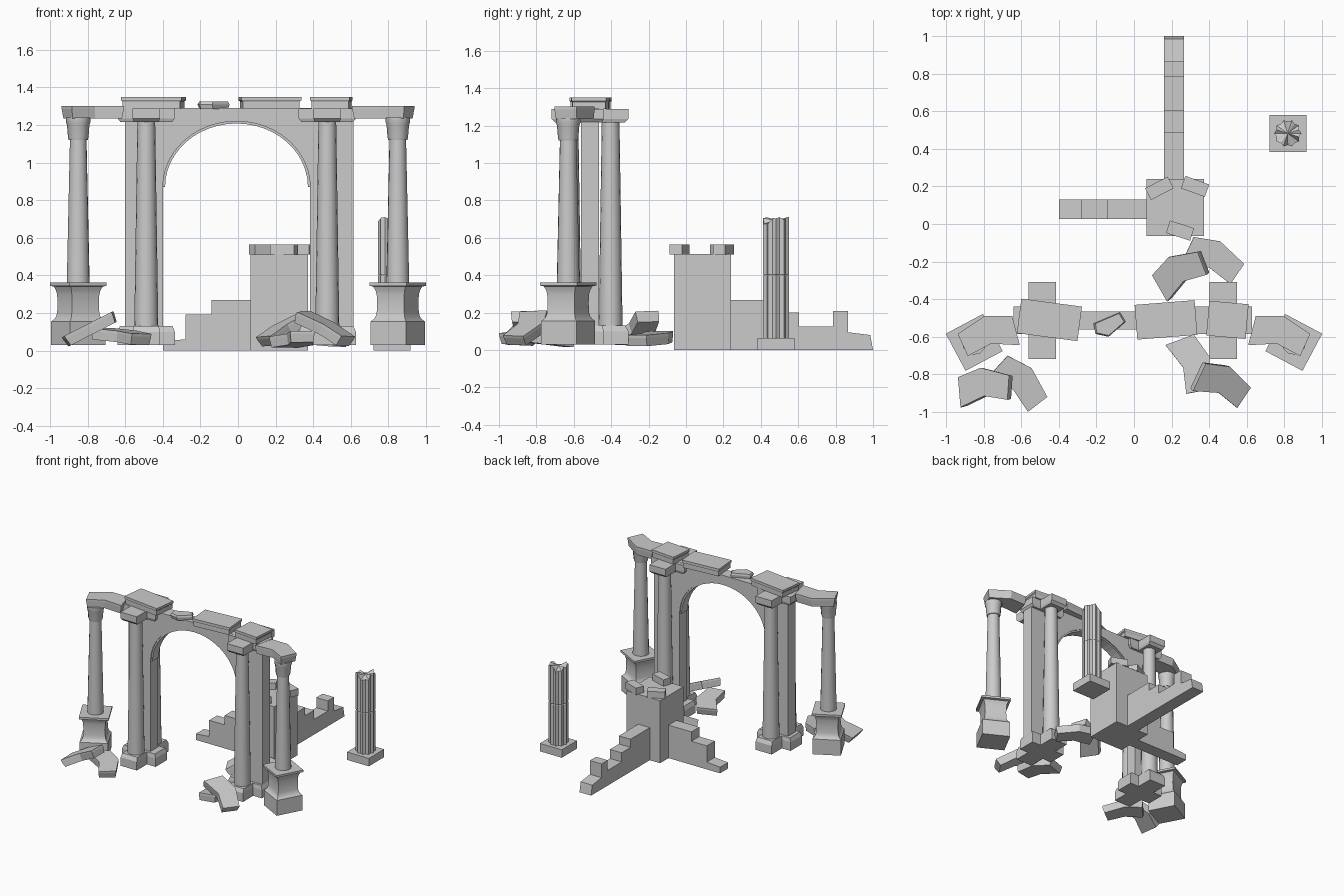
import bpy, bmesh, random
from math import pi, cos, sin, radians
from mathutils import Matrix

random.seed(4)
if "Cube" in bpy.data.objects:
    bpy.data.objects.remove(bpy.data.objects["Cube"], do_unlink=True)

stone = bpy.data.materials.new("pale_grey_stone")
stone.use_nodes = True
GREY = (0.6, 0.6, 0.6, 1)
stone.diffuse_color = GREY
stone.node_tree.nodes["Principled BSDF"].inputs["Base Color"].default_value = GREY


def finish(name, bm, matrix=None, smooth=False):
    if matrix:
        bm.transform(matrix)
    bmesh.ops.recalc_face_normals(bm, faces=bm.faces)
    mesh = bpy.data.meshes.new(name)
    bm.to_mesh(mesh)
    bm.free()
    mesh.materials.append(stone)
    obj = bpy.data.objects.new(name, mesh)
    bpy.context.collection.objects.link(obj)
    if smooth:
        bpy.ops.object.select_all(action='DESELECT')
        obj.select_set(True)
        bpy.context.view_layer.objects.active = obj
        bpy.ops.object.shade_smooth_by_angle(angle=radians(35))
    return obj


def place(x, y, z=0, turn=0, tilt=0):
    return (Matrix.Translation((x, y, z)) @ Matrix.Rotation(radians(turn), 4, 'Z')
            @ Matrix.Rotation(radians(-tilt), 4, 'Y'))


def loft(name, outline, levels, matrix, smooth=False, jag=0):
    """Stack scaled copies of an outline; levels are (height, scale)."""
    bm = bmesh.new()
    rings = [[bm.verts.new((x * s, y * s, z)) for x, y in outline] for z, s in levels]
    n = len(outline)
    for low, high in zip(rings, rings[1:]):
        for i in range(n):
            j = (i + 1) % n
            bm.faces.new((low[i], low[j], high[j], high[i]))
    bm.faces.new(rings[0])
    cap = bm.faces.new(rings[-1])
    if jag:
        for v in rings[-1]:
            v.co.z -= random.uniform(0, jag)
        bmesh.ops.poke(bm, faces=[cap])
    return finish(name, bm, matrix, smooth)


def extrude_y(name, profile, y0, y1):
    """Push an x-z profile through from y0 to y1."""
    bm = bmesh.new()
    face = bm.faces.new([bm.verts.new((x, y0, z)) for x, z in profile])
    out = bmesh.ops.extrude_face_region(bm, geom=[face])
    verts = [v for v in out["geom"] if isinstance(v, bmesh.types.BMVert)]
    bmesh.ops.translate(bm, verts=verts, vec=(0, y1 - y0, 0))
    return finish(name, bm)


def rect(w, d):
    return [(-w / 2, -d / 2), (w / 2, -d / 2), (w / 2, d / 2), (-w / 2, d / 2)]


def ring(n, r, inner=None):
    radii = (r, inner or r)
    return [(radii[i % 2] * cos(2 * pi * i / n), radii[i % 2] * sin(2 * pi * i / n))
            for i in range(n)]


def box(name, x0, x1, y0, y1, z0, z1):
    return loft(name, rect(x1 - x0, y1 - y0), [(z0, 1), (z1, 1)],
                place((x0 + x1) / 2, (y0 + y1) / 2))


# Arch wall with its opening and a thin inner trim
ARCH_X, MID_Y, SPRING, TOP = -0.008, -0.513, 0.87, 1.29


def arc(rx, rz, steps=24):
    return [(ARCH_X - rx * cos(pi * i / steps), SPRING + rz * sin(pi * i / steps))
            for i in range(steps + 1)]


opening = arc(0.392, 0.35)
extrude_y("arch_wall",
          [(-0.6, 0.1), (-0.4, 0.1)] + opening
          + [(0.384, 0.1), (0.615, 0.1), (0.615, TOP), (-0.6, TOP)],
          MID_Y - 0.048, MID_Y + 0.048)
extrude_y("arch_trim", opening + arc(0.38, 0.338)[::-1], MID_Y - 0.04, MID_Y + 0.04)

# Twin piers: cross-shaped base and capital, column at front and back
ARM, HALF_X, HALF_Y = 0.073, 0.152, 0.205
cross = [(-HALF_X, -ARM), (-ARM, -ARM), (-ARM, -HALF_Y), (ARM, -HALF_Y),
         (ARM, -ARM), (HALF_X, -ARM), (HALF_X, ARM), (ARM, ARM),
         (ARM, HALF_Y), (-ARM, HALF_Y), (-ARM, ARM), (-HALF_X, ARM)]
for side, x in (("right", -0.488), ("left", 0.475)):
    loft(side + "_pier_base", cross, [(0.03, 1), (0.1, 1), (0.13, 0.92)], place(x, MID_Y))
    loft(side + "_pier_capital", cross, [(1.215, 0.9), (1.235, 1), (1.289, 1)],
         place(x, MID_Y))
    for end, dy in (("front", -0.11), ("back", 0.11)):
        loft(side + "_" + end + "_column", ring(16, 0.064), [(0.12, 1), (1.22, 0.74)],
             place(x, MID_Y + dy), True)

# Broken beam shape shared by the fallen pieces and the side lintels
chevron = [(-0.155, 0.04), (-0.02, 0.09), (0.15, 0.05),
           (0.14, -0.08), (0, -0.06), (-0.14, -0.12)]


def fragment(name, matrix, thick=0.06, mirror=1):
    outline = [(x * mirror, y) for x, y in chevron]
    loft(name, outline, [(-thick / 2, 0.94), (thick / 4, 1), (thick / 2, 1)], matrix)


# Outer columns on turned pedestals
pedestal = [(0.03, 1), (0.155, 1), (0.165, 0.9), (0.18, 0.82), (0.2, 0.78), (0.25, 0.76),
            (0.3, 0.78), (0.32, 0.82), (0.34, 0.9), (0.345, 1.05), (0.362, 1.05)]
for side, s in (("right", -1), ("left", 1)):
    at = place(s * 0.85, -0.63, 0, -28 * s)
    loft(side + "_pedestal", rect(0.213, 0.213), pedestal, at, True)
    loft(side + "_outer_column", ring(16, 0.061), [(0.36, 1), (1.14, 0.72)], at, True)
    loft(side + "_outer_capital", ring(12, 0.065),
         [(1.12, 0.78), (1.135, 0.84), (1.2, 0.92), (1.215, 1), (1.24, 1)], at, True)
    fragment(side + "_lintel", place(s * 0.78, -0.58, 1.268, -20 * s), 0.068, s)

# Cornice slabs along the top
for name, x, w, turn in (("right", -0.45, 0.325, -7.5), ("middle", 0.17, 0.32, 4.5),
                         ("left", 0.497, 0.21, -5)):
    loft(name + "_cornice", rect(w, 0.185),
         [(1.288, 0.95), (1.325, 0.95), (1.332, 1), (1.35, 1)], place(x, -0.51, 0, turn))
loft("cornice_chip", [(-0.09, 0), (0.05, 0.06), (0.08, 0.01), (-0.01, -0.07), (-0.08, -0.055)],
     [(1.285, 0.9), (1.31, 1), (1.325, 0.9)], place(-0.125, -0.53))

# Fallen pieces: one leaning and one flat in each pile
for pile, lean, flat in (
        ("right", (-0.785, -0.855, 0.115, 0, 27), (-0.6, -0.84, 0.075, -48, -6)),
        ("left", (0.47, -0.84, 0.115, -30, -27), (0.32, -0.75, 0.06, -75, 6)),
        ("back", (0.25, -0.245, 0.115, 25, 27), (0.43, -0.18, 0.06, -30, -4))):
    fragment(pile + "_leaning_piece", place(*lean))
    fragment(pile + "_flat_piece", place(*flat))

# Ruined tower with leftover battlements
box("tower", 0.067, 0.372, -0.063, 0.24, 0, 0.512)
for i, (x, y, turn) in enumerate(((0.135, 0.19, 27), (0.325, 0.2, -20), (0.245, -0.035, -18))):
    loft("battlement_%d" % (i + 1), rect(0.135, 0.07), [(0.51, 1), (0.565, 1)],
         place(x, y, 0, turn))

# Stepped walls running out from the tower
extrude_y("side_wall", [(-0.4, 0), (0.07, 0), (0.07, 0.27), (-0.14, 0.27), (-0.14, 0.193),
                        (-0.28, 0.193), (-0.28, 0.06), (-0.4, 0.05)], 0.027, 0.13)
back = extrude_y("back_wall", [(0.23, 0), (1, 0), (0.985, 0.08), (0.865, 0.095), (0.865, 0.208),
                               (0.785, 0.208), (0.785, 0.125), (0.605, 0.125), (0.605, 0.2),
                               (0.49, 0.2), (0.49, 0.267), (0.23, 0.267)], -0.265, -0.16)
back.data.transform(Matrix.Rotation(pi / 2, 4, 'Z'))

# Broken fluted column on its plinth
box("broken_column_plinth", 0.72, 0.918, 0.383, 0.58, 0, 0.065)
loft("broken_column", ring(20, 0.073, 0.062),
     [(0.06, 1), (0.396, 1), (0.401, 0.95), (0.406, 1), (0.715, 1)],
     place(0.818, 0.482), False, 0.05)
